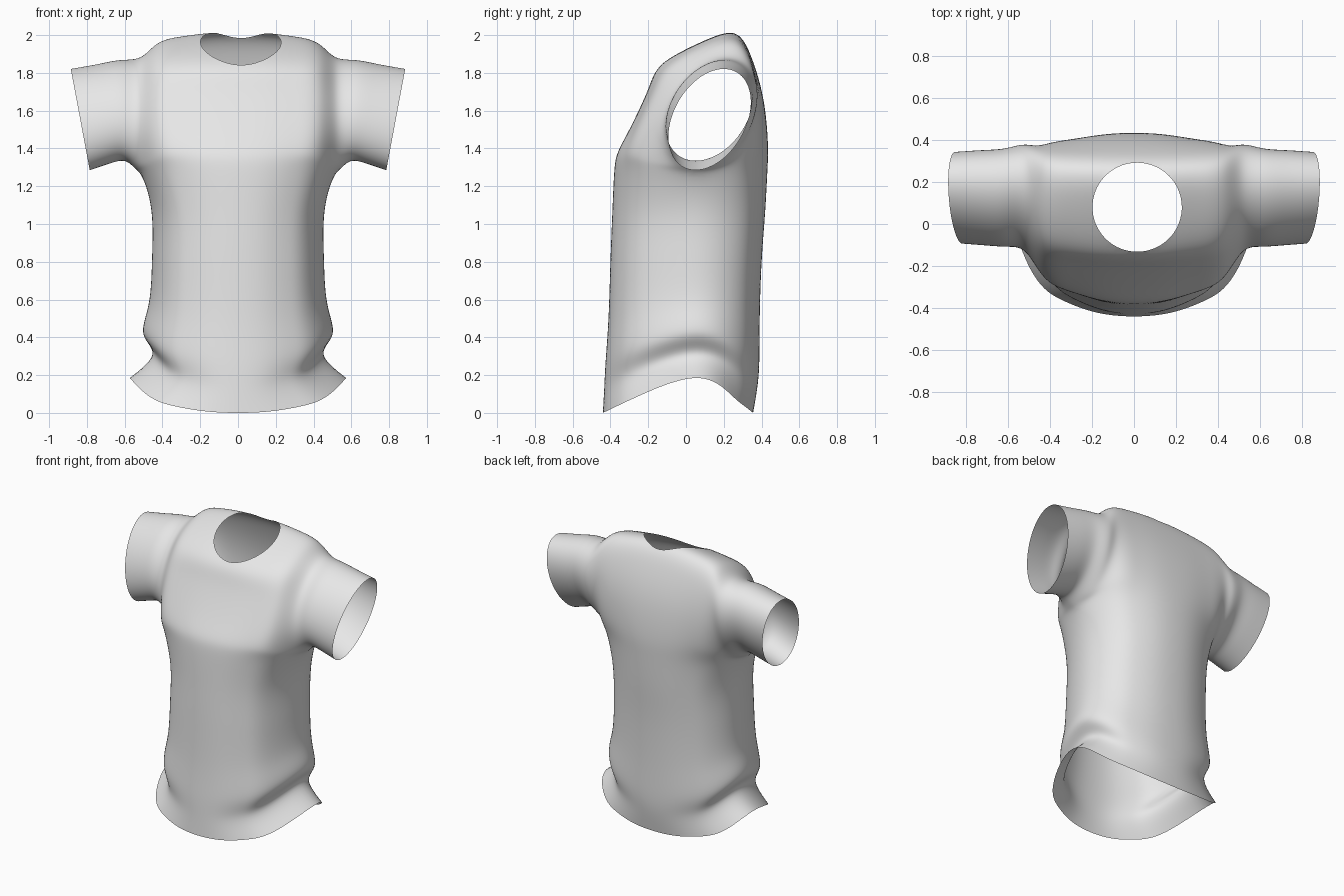
import bpy, bmesh, math
from mathutils import Vector

cube = bpy.data.objects.get("Cube")
if cube:
    bpy.data.objects.remove(cube)

SIDE_Y = 0.06          # depth of the side seams
ARM_X = 0.52           # half width at the armholes
SHEAR = 0.28           # sleeves lean back towards the top
COLS = [0, 0.3, 0.58, 0.83, 1]

# Body rows, hem upward: centre z, side z, half width, front y, back y
ROWS = [(0, 0.19, 0.575, -0.44, 0.355), (0.14, 0.315, 0.45, -0.432, 0.378),
        (0.28, 0.42, 0.508, -0.425, 0.388), (0.5, 0.58, 0.472, -0.41, 0.39),
        (0.8, 0.82, 0.458, -0.4, 0.4), (1.05, 1.07, 0.46, -0.39, 0.418)]

# Centre section from chest front over the shoulders to chest back: y, z
CENTRE = [(-0.38, 1.27), (-0.36, 1.38), (-0.3, 1.5), (-0.2, 1.71), (-0.125, 1.85),
          (0.09, 1.975), (0.26, 2.01), (0.35, 1.87), (0.41, 1.66), (0.433, 1.43), (0.43, 1.27)]

# Sleeve rings, armhole to cuff: x, centre y, centre z, radius y, radius z, slant
SLEEVE = [(ARM_X, 0.125, 1.575, 0.24, 0.305, 0), (0.61, 0.125, 1.6, 0.222, 0.268, 0.06),
          (0.71, 0.125, 1.583, 0.215, 0.263, 0.12), (0.835, 0.125, 1.553, 0.205, 0.268, 0.187)]


def fullness(u):
    """Rounded cross-section: 1 at the middle, 0 at the side."""
    return (1 - u ** 2.2) ** (1 / 2.2)


def lerp(a, b, t):
    return a + (b - a) * t


def ring_point(ring, k):
    x, yc, zc, ry, rz, slant = ring
    a = k * math.pi / 5
    dz = -rz * math.cos(a)
    return Vector((x + slant * dz, yc - ry * math.sin(a) + SHEAR * dz, zc + dz))


bm = bmesh.new()
cache = {}


def vert(co):
    key = tuple(round(c, 4) for c in co)
    if key not in cache:
        cache[key] = bm.verts.new(co)
    return cache[key]


def loft(lines):
    for a, b in zip(lines, lines[1:]):
        for i in range(len(a) - 1):
            bm.faces.new([vert(p) for p in (a[i], a[i + 1], b[i + 1], b[i])])


def section(u):
    """Yoke section at one column, blending the centre into the armhole."""
    w = fullness(abs(u))
    points = []
    for k, (y, z) in enumerate(CENTRE):
        edge = ring_point(SLEEVE[0], k)
        points.append(Vector((u * ARM_X, lerp(edge.y, y, w), lerp(edge.z, z, w))))
    return points


# Yoke: sections across the chest, shoulders and upper back
columns = [-u for u in COLS[:0:-1]] + COLS
yoke = [section(u) for u in columns]
loft(yoke)

# Sleeves: closed rings from the armholes to the cuffs
for side in (1, -1):
    loft([[Vector((p.x * side, p.y, p.z)) for p in (ring_point(r, k) for k in range(11))]
          for r in SLEEVE])

# Body: front and back panels that meet at the side seams
for panel in (0, 1):
    lines = []
    for zc, zs, half, *depth in ROWS:
        line = []
        for u in columns:
            w = fullness(abs(u))
            line.append(Vector((u * half, lerp(SIDE_Y, depth[panel], w),
                                lerp(zs, zc, w ** 1.3))))
        lines.append(line)
    lines.append([s[-panel] for s in yoke])
    loft(lines)

bmesh.ops.recalc_face_normals(bm, faces=bm.faces)
cage = bpy.data.meshes.new("shirt_cage")
bm.to_mesh(cage)
bm.free()
shirt = bpy.data.objects.new("shirt", cage)
bpy.context.collection.objects.link(shirt)
subsurf = shirt.modifiers.new("smooth_cloth", 'SUBSURF')
subsurf.levels = subsurf.render_levels = 3


def smoothed():
    bpy.context.view_layer.update()
    return shirt.evaluated_get(bpy.context.evaluated_depsgraph_get())


# Adjust the cage so the smooth cloth passes through the measured points
targets = [v.co.copy() for v in cage.vertices]
for step in range(3):
    result = smoothed()
    limits = [result.data.vertices[i].co.copy() for i in range(len(targets))]
    for v, goal, limit in zip(cage.vertices, targets, limits):
        v.co += (goal - limit) * 0.9
    cage.update()
cloth = bpy.data.meshes.new_from_object(smoothed())
shirt.modifiers.clear()
shirt.data = cloth
cloth.name = "shirt"

# Neck opening: remove the top patch and fit its rim to an oval
NECK, NECK_X, NECK_Y = Vector((0.015, 0.08)), 0.213, 0.212
bm = bmesh.new()
bm.from_mesh(cloth)
bm.normal_update()


def neck_radius(co):
    return math.hypot((co.x - NECK.x) / NECK_X, (co.y - NECK.y) / NECK_Y)


patch = [f for f in bm.faces if f.normal.z > 0.1 and f.calc_center_median().z > 1.7
         and neck_radius(f.calc_center_median()) < 1]
rim = {v for f in patch for v in f.verts if any(g not in patch for g in v.link_faces)}
for v in rim:
    offset = (v.co.xy - NECK) * (1 / neck_radius(v.co) - 1)
    drop = (v.normal.x * offset.x + v.normal.y * offset.y) / max(v.normal.z, 0.3)
    v.co += Vector((offset.x, offset.y, -drop))
bmesh.ops.delete(bm, geom=patch, context='FACES')
bmesh.ops.remove_doubles(bm, verts=bm.verts, dist=0.001)
bm.to_mesh(cloth)
bm.free()

# Plain grey cloth
grey = bpy.data.materials.new("light_grey_cloth")
grey.use_nodes = True
grey.diffuse_color = (0.8, 0.8, 0.8, 1)
grey.node_tree.nodes["Principled BSDF"].inputs["Base Color"].default_value = (0.8, 0.8, 0.8, 1)
cloth.materials.clear()
cloth.materials.append(grey)
cloth.polygons.foreach_set("use_smooth", [True] * len(cloth.polygons))
cloth.update()
